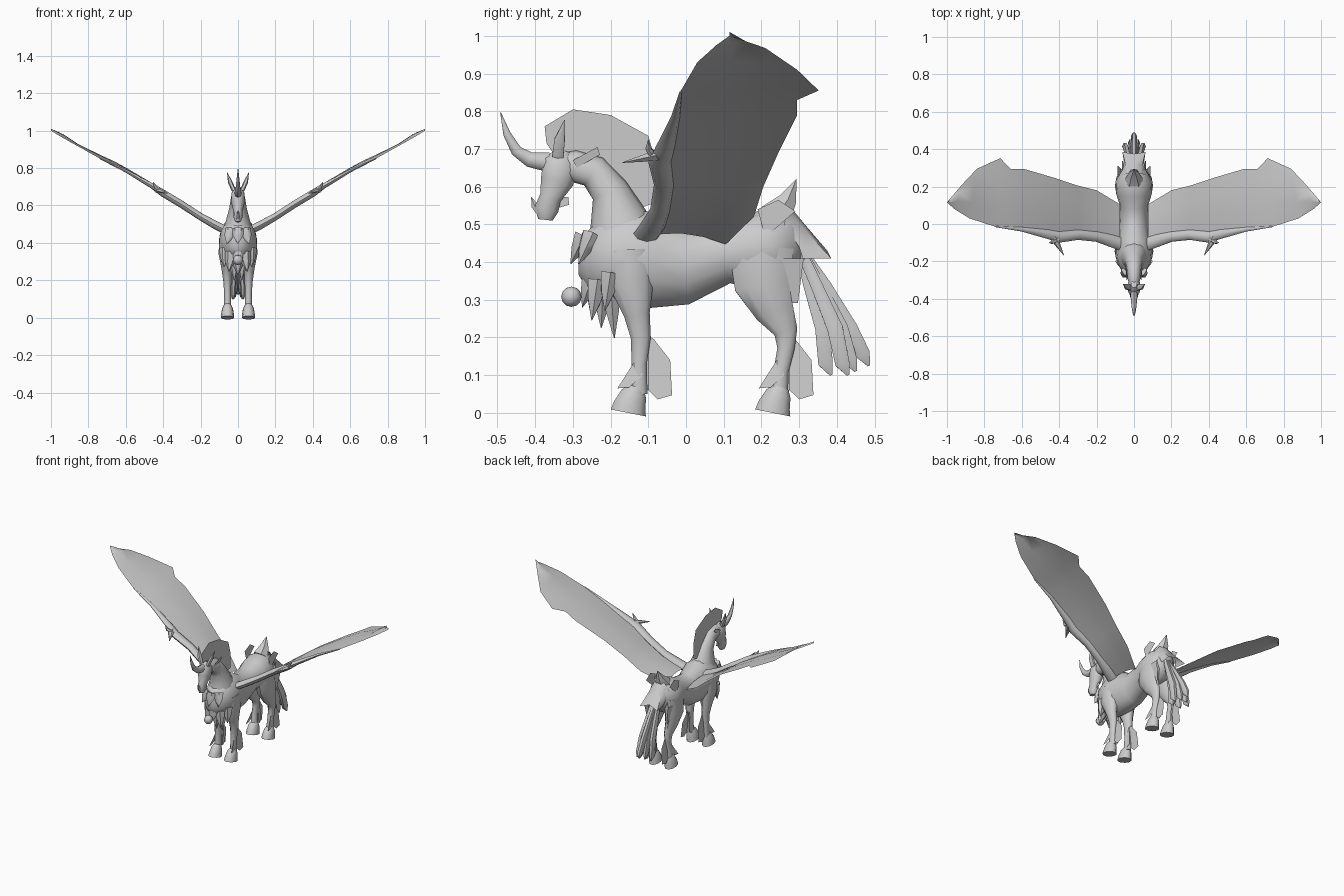
import bpy, bmesh, math
from mathutils import Vector

grey = bpy.data.materials.new("plain grey")
grey.diffuse_color = (0.6, 0.6, 0.6, 1)


def finish(name, bm, mirror=False, smooth=True, closed=True):
    if closed:
        bmesh.ops.recalc_face_normals(bm, faces=bm.faces[:])
    me = bpy.data.meshes.new(name)
    bm.to_mesh(me)
    bm.free()
    me.materials.append(grey)
    ob = bpy.data.objects.new(name, me)
    bpy.context.collection.objects.link(ob)
    if smooth:
        me.shade_smooth()
        me.set_sharp_from_angle(angle=math.radians(50))
    if mirror:
        ob.modifiers.new("mirror", 'MIRROR')
    return ob


def loft(name, rings, side=(1, 0, 0), sides=10, mirror=False):
    """Skin ellipses along a path; each ring is x, y, z, side radius, depth radius."""
    bm = bmesh.new()
    pts = [Vector(r[:3]) for r in rings]
    loops = []
    for i, r in enumerate(rings):
        t = (pts[min(i + 1, len(pts) - 1)] - pts[max(i - 1, 0)]).normalized()
        s = Vector(side)
        s = (s - t * s.dot(t)).normalized()
        n = t.cross(s)
        loops.append([bm.verts.new(pts[i] + s * r[3] * math.cos(a) + n * r[4] * math.sin(a))
                      for a in (2 * math.pi * k / sides for k in range(sides))])
    for a, b in zip(loops, loops[1:]):
        for k in range(sides):
            j = (k + 1) % sides
            bm.faces.new((a[k], a[j], b[j], b[k]))
    bm.faces.new(loops[0])
    bm.faces.new(loops[-1])
    return finish(name, bm, mirror)


def plate(name, outline, x=0.0, x_end=None, mirror=False):
    """Thin sheet from a y, z outline; x runs from x to x_end down the outline."""
    bm = bmesh.new()
    hi, lo = max(p[1] for p in outline), min(p[1] for p in outline)
    x_end = x if x_end is None else x_end
    bm.faces.new([bm.verts.new((x + (x_end - x) * (hi - z) / (hi - lo), y, z)) for y, z in outline])
    bmesh.ops.triangulate(bm, faces=bm.faces[:])
    return finish(name, bm, mirror, False, False)


# Trunk, neck and head
loft("body", [(0, .315, .46, .02, .03), (0, .285, .46, .065, .075), (0, .23, .44, .098, .105),
              (0, .16, .425, .095, .1), (0, .1, .42, .076, .08), (0, 0, .388, .08, .103),
              (0, -.1, .405, .095, .133), (0, -.17, .41, .1, .13), (0, -.22, .405, .085, .11),
              (0, -.265, .4, .055, .075), (0, -.285, .4, .02, .035)], sides=14)
loft("neck", [(0, -.16, .43, .09, .11), (0, -.18, .52, .064, .075), (0, -.203, .59, .046, .05),
              (0, -.245, .64, .038, .044), (0, -.3, .655, .033, .042), (0, -.335, .66, .02, .03)], sides=12)
loft("head", [(0, -.322, .695, .015, .02), (0, -.332, .665, .036, .05), (0, -.342, .615, .036, .046),
              (0, -.36, .57, .025, .03), (0, -.37, .54, .025, .034), (0, -.373, .512, .014, .02)])
loft("horn", [(0, -.365, .665, .02, .026), (0, -.415, .672, .016, .02), (0, -.45, .695, .012, .015),
              (0, -.475, .74, .008, .01), (0, -.492, .797, .001, .001)], sides=8)
loft("ear", [(.022, -.34, .68, .012, .017), (.042, -.335, .725, .012, .016),
             (.058, -.322, .777, .001, .001)], sides=6, mirror=True)
plate("cheek_fin", [(-.3, .67), (-.235, .705), (-.228, .685), (-.29, .65)], .045, .035, True)
loft("nose_tuft", [(0, -.385, .53, .015, .012), (0, -.402, .55, .01, .01), (0, -.41, .572, .001, .001)], sides=6)
plate("beard", [(-.345, .575), (-.312, .572), (-.31, .552), (-.335, .545)])

# Mane crest
plate("mane", [(-.37, .715), (-.375, .76), (-.3, .805), (-.2, .79), (-.1, .735), (-.075, .65),
               (-.075, .56), (-.13, .54), (-.19, .63), (-.25, .67), (-.34, .67)])

# Chest fur and the ball hanging in front
tufts = [(0, -.27, .47, 0, -.306, .395), (.035, -.25, .47, .06, -.285, .395),
         (0, -.25, .36, 0, -.275, .28), (.035, -.235, .35, .05, -.25, .245),
         (0, -.22, .34, 0, -.225, .225), (.02, -.2, .34, .02, -.19, .198),
         (.065, -.2, .37, .075, -.215, .27)]
for x, y, z, tx, ty, tz in tufts:
    loft("chest_tuft", [(x, y, z, .035, .03), ((x + tx) / 2, (y + ty) / 2, (z + tz) / 2, .026, .02),
                        (tx, ty, tz, .001, .001)], sides=6, mirror=x > 0)
bm = bmesh.new()
bmesh.ops.create_uvsphere(bm, u_segments=8, v_segments=6, radius=.027)
bmesh.ops.translate(bm, vec=(0, -.304, .308), verts=bm.verts[:])
finish("chest_ball", bm)

# Legs
loft("front_leg", [(.055, -.15, .43, .045, .07), (.062, -.145, .34, .042, .062), (.06, -.13, .26, .028, .036),
                   (.057, -.12, .2, .022, .028), (.056, -.124, .13, .018, .021),
                   (.056, -.125, .05, .02, .024)], mirror=True)
loft("rear_leg", [(.05, .2, .43, .045, .09), (.06, .205, .34, .042, .08), (.06, .235, .27, .03, .055),
                  (.058, .265, .215, .022, .033), (.056, .265, .17, .018, .024),
                  (.056, .252, .11, .018, .021), (.056, .247, .05, .02, .025)], mirror=True)
for end, y in (("front", -.153), ("rear", .23)):
    loft(end + "_hoof", [(.056, y + .022, .068, .02, .023), (.056, y + .015, .05, .029, .036),
                         (.056, y + .004, .02, .034, .045), (.056, y, 0, .036, .05)], mirror=True)
# Feather sheets on the lower legs
for end, d in (("front", 0), ("rear", .375)):
    plate(end + "_heel_feather", [(-.1 + d, .205), (-.085 + d, .195), (-.042 + d, .14), (-.037 + d, .047),
                                  (-.075 + d, .036), (-.1 + d, .06)], .05, .065, True)
    plate(end + "_shin_feather", [(-.128 + d, .15), (-.182 + d, .065), (-.15 + d, .068), (-.115 + d, .1)],
          .065, .08, True)
    plate(end + "_inner_feather", [(-.11 + d, .2), (-.09 + d, .19), (-.085 + d, .07), (-.11 + d, .055)],
          .045, .035, True)

# Rump crest, tail guard and hanging side plates
loft("rump_crest", [(0, .235, .52, .05, .05), (0, .27, .565, .03, .028),
                    (0, .293, .62, .001, .001)], sides=6)
plate("rump_feather", [(.21, .465), (.19, .54), (.245, .565), (.29, .535)], .085, .085, True)
bm = bmesh.new()
guard = [[(0, .27, .555), (0, .315, .5), (0, .375, .43)],
         [(.035, .27, .54), (.045, .32, .48), (.062, .385, .41)],
         [(.065, .26, .5), (.06, .3, .44), (.05, .31, .41)]]
rows = [[bm.verts.new(p) for p in row] for row in guard]
for a, b in zip(rows, rows[1:]):
    for k in range(2):
        bm.faces.new((a[k], b[k], b[k + 1], a[k + 1]))
finish("tail_guard", bm, mirror=True, closed=False)
plate("hip_plate", [(.25, .41), (.24, .292), (.297, .292), (.312, .41)], .088, .07, True)

# Tail strands
for x, ty, tz, w in ((0, .485, .125, .016), (.022, .385, .1, .014), (.04, .43, .1, .016), (.015, .45, .11, .014)):
    my = .31 + (ty - .31) * .42
    loft("tail_strand", [(x * .4, .3, .44, .012, .015), (x * .7, my - .015, .34, w, .018),
                         (x, (my + ty) / 2, .225, w, .024), (x * 1.2, ty - .015, tz + .03, w, .022),
                         (x * 1.2, ty, tz, .006, .004)], sides=6, mirror=x > 0)

# Wing membrane: leading edge against trailing edge
lead = [(.075, -.07, .475), (.2, -.05, .535), (.3, -.04, .6), (.43, -.05, .685), (.6, -.03, .785),
        (.67, -.022, .82), (.74, -.015, .852), (.88, .03, .93), (.96, .08, .975), (1, .115, 1)]
trail = [(.075, .105, .447), (.2, .18, .52), (.3, .205, .6), (.42, .245, .69), (.59, .295, .79),
         (.66, .295, .83), (.715, .352, .855), (.84, .295, .91), (.92, .21, .968), (1, .116, 1)]
bm = bmesh.new()
cols = []
for a, b in zip(lead, trail):
    a, b = Vector(a), Vector(b)
    cols.append([bm.verts.new(a.lerp(b, f) + Vector((0, 0, .012 * math.sin(math.pi * f)))) for f in (0, .33, .67, 1)])
for a, b in zip(cols, cols[1:]):
    for k in range(3):
        bm.faces.new((a[k], b[k], b[k + 1], a[k + 1]))
finish("wing_membrane", bm, mirror=True, closed=False)

# Wing arm and claws
loft("wing_arm", [(.06, -.11, .465, .035, .022), (.12, -.09, .495, .034, .022), (.2, -.068, .54, .027, .019),
                  (.3, -.058, .605, .027, .019), (.4, -.07, .665, .03, .019), (.46, -.055, .705, .025, .014),
                  (.6, -.028, .785, .012, .008), (.74, -.014, .852, .003, .003)],
     side=(0, 1, 0), sides=8, mirror=True)
loft("wing_claw", [(.43, -.07, .685, .022, .016), (.405, -.115, .675, .013, .01), (.375, -.168, .664, .001, .001)],
     sides=6, mirror=True)
loft("wing_thumb", [(.41, -.08, .675, .016, .014), (.44, -.1, .7, .01, .008), (.455, -.1, .725, .001, .001)],
     sides=6, mirror=True)
